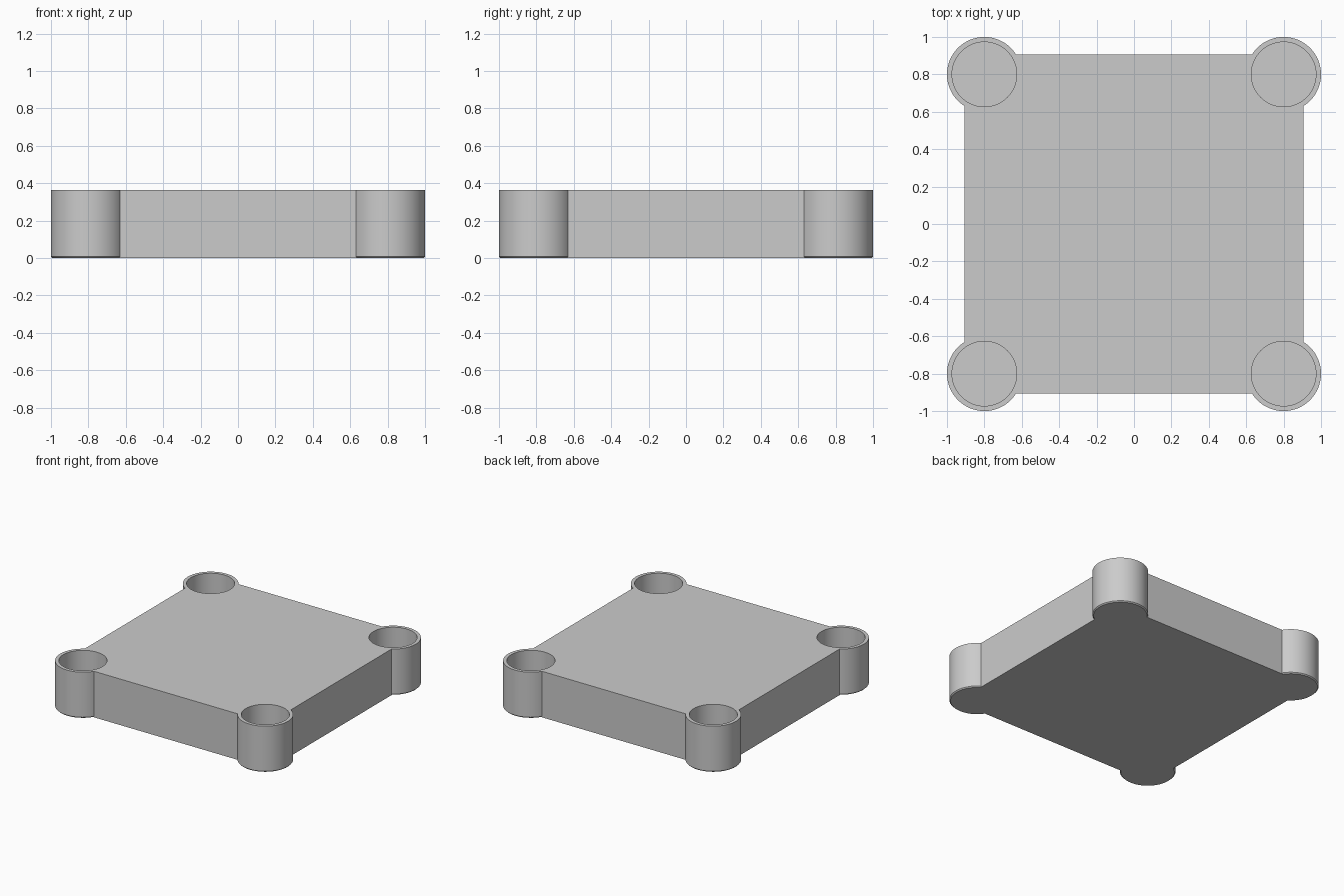
import bpy
import bmesh
from math import radians
from mathutils import Matrix

default_cube = bpy.data.objects.get("Cube")
if default_cube:
    bpy.data.objects.remove(default_cube, do_unlink=True)

HEIGHT = 0.365
HALF = 0.905          # half width of the square slab
POST = 0.8            # post centre offset
POST_RADIUS = 0.2
POCKET_RADIUS = 0.173
FLOOR = 0.03          # pocket floor height
CHAMFER = 0.008
SEGMENTS = 64

grey = bpy.data.materials.new("plain_grey")
grey.use_nodes = True
colour = (0.6, 0.6, 0.6, 1)
grey.diffuse_color = colour
grey.node_tree.nodes["Principled BSDF"].inputs["Base Color"].default_value = colour


def make_object(name, bm):
    mesh = bpy.data.meshes.new(name)
    bm.to_mesh(mesh)
    bm.free()
    mesh.materials.append(grey)
    obj = bpy.data.objects.new(name, mesh)
    bpy.context.collection.objects.link(obj)
    return obj


def add_cylinder(bm, x, y, radius, low, high):
    place = Matrix.Translation((x, y, (low + high) / 2))
    return bmesh.ops.create_cone(bm, cap_ends=True, segments=SEGMENTS, radius1=radius,
                                 radius2=radius, depth=high - low, matrix=place)["verts"]


# Square slab
bm = bmesh.new()
bmesh.ops.create_cube(bm, size=1, matrix=Matrix.Translation((0, 0, HEIGHT / 2))
                      @ Matrix.Diagonal((2 * HALF, 2 * HALF, HEIGHT, 1)))
tray = make_object("slab_with_corner_cups", bm)

# Corner posts with a fine lower chamfer, and the pockets sunk into them
posts_bm, pockets_bm = bmesh.new(), bmesh.new()
for x in (-POST, POST):
    for y in (-POST, POST):
        add_cylinder(posts_bm, x, y, POST_RADIUS, 0, HEIGHT)
        add_cylinder(pockets_bm, x, y, POCKET_RADIUS, FLOOR, HEIGHT + 0.1)
rims = [e for e in posts_bm.edges if all(v.co.z < 0.001 for v in e.verts)]
bmesh.ops.bevel(posts_bm, geom=rims, offset=CHAMFER, segments=1, affect='EDGES')
helpers = [make_object("corner_posts", posts_bm), make_object("cup_pockets", pockets_bm)]

# Join the posts to the slab, then hollow the cups
for helper, operation in zip(helpers, ('UNION', 'DIFFERENCE')):
    helper.hide_render = True
    cut = tray.modifiers.new(helper.name, 'BOOLEAN')
    cut.operation = operation
    cut.solver = 'EXACT'
    cut.object = helper

bpy.context.view_layer.update()
result = bpy.data.meshes.new_from_object(
    tray.evaluated_get(bpy.context.evaluated_depsgraph_get()))
tray.modifiers.clear()
tray.data = result
for helper in helpers:
    bpy.data.objects.remove(helper, do_unlink=True)

# Smooth round walls with crisp edges
bpy.ops.object.select_all(action='DESELECT')
tray.select_set(True)
bpy.context.view_layer.objects.active = tray
bpy.ops.object.shade_smooth_by_angle(angle=radians(30))
